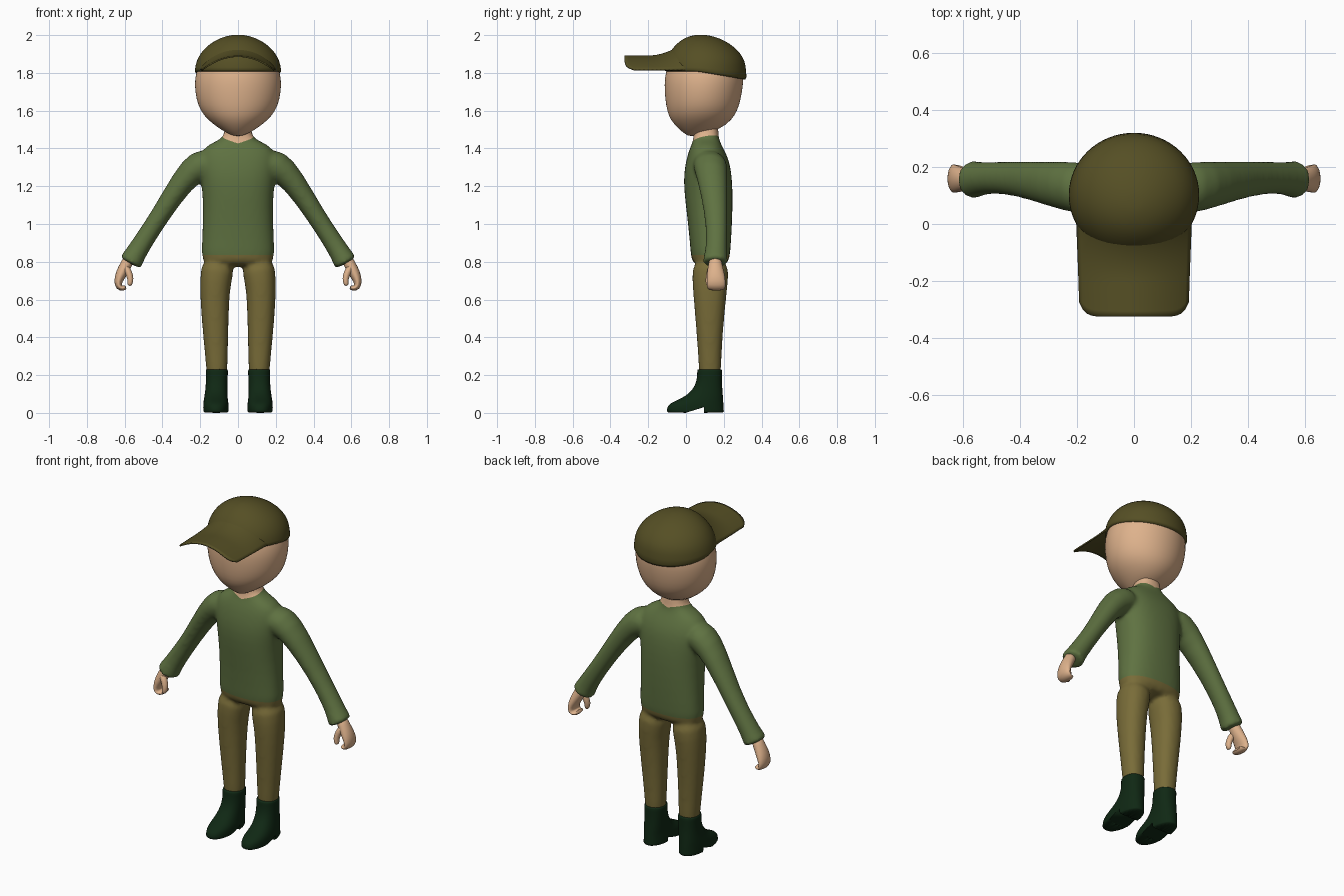
import bpy, bmesh, math
from mathutils import Vector

if "Cube" in bpy.data.objects:
    bpy.data.objects.remove(bpy.data.objects["Cube"])


def material(name, r, g, b):
    m = bpy.data.materials.new(name)
    m.diffuse_color = (r, g, b, 1)
    m.use_nodes = True
    m.node_tree.nodes["Principled BSDF"].inputs["Base Color"].default_value = m.diffuse_color
    return m


SKIN = material("skin", 0.73, 0.445, 0.262)
GREEN = material("sweater green", 0.114, 0.168, 0.053)
KHAKI = material("trouser khaki", 0.19, 0.15, 0.04)
BLACK = material("boot dark green", 0.005, 0.021, 0.007)
OLIVE = material("cap olive", 0.091, 0.078, 0.018)


def tube(bm, pts, sx=1, n=24, power=2.0):
    """Loft rings (x, y, z, radius across, radius along y) and cap both ends."""
    rings = []
    for i, (x, y, z, a, b) in enumerate(pts):
        p, q = pts[max(i - 1, 0)], pts[min(i + 1, len(pts) - 1)]
        t = Vector((q[0] - p[0], 0, q[2] - p[2])).normalized()
        ring = []
        for k in range(n):
            c, s = math.cos(math.tau * k / n), math.sin(math.tau * k / n)
            c = math.copysign(abs(c) ** (2 / power), c)
            s = math.copysign(abs(s) ** (2 / power), s)
            ring.append(bm.verts.new((sx * (x + a * c * t.z), y + b * s, z - a * c * t.x)))
        rings.append(ring)
    for r0, r1 in zip(rings, rings[1:]):
        for k in range(n):
            bm.faces.new((r0[k], r0[(k + 1) % n], r1[(k + 1) % n], r1[k]))
    bm.faces.new(rings[0])
    bm.faces.new(rings[-1])


def finish(name, bm, mat, angle=50):
    bmesh.ops.recalc_face_normals(bm, faces=bm.faces)
    me = bpy.data.meshes.new(name)
    bm.to_mesh(me)
    bm.free()
    ob = bpy.data.objects.new(name, me)
    bpy.context.collection.objects.link(ob)
    me.materials.append(mat)
    bpy.ops.object.select_all(action='DESELECT')
    ob.select_set(True)
    bpy.context.view_layer.objects.active = ob
    bpy.ops.object.shade_smooth_by_angle(angle=math.radians(angle))
    return ob


def subsurf(ob, levels):
    m = ob.modifiers.new("subsurf", 'SUBSURF')
    m.levels = m.render_levels = levels


# Body volume: torso with neck, arms and legs fused into one soft surface
torso = [(0, .128, .77, .19, .098), (0, .13, .84, .196, .105), (0, .128, 1.0, .187, .117),
         (0, .12, 1.15, .187, .129), (0, .115, 1.25, .2, .129), (0, .115, 1.33, .21, .117),
         (0, .11, 1.39, .195, .095), (0, .108, 1.425, .15, .077), (0, .107, 1.45, .088, .068),
         (0, .106, 1.48, .07, .066), (0, .106, 1.56, .07, .066)]
arm = [(.13, .122, 1.325, .075, .09), (.21, .128, 1.312, .087, .092), (.29, .14, 1.235, .064, .08),
       (.415, .161, 1.04, .05, .06), (.507, .163, .9, .053, .056), (.55, .157, .83, .057, .062),
       (.565, .155, .803, .064, .068), (.572, .155, .79, .064, .068)]
leg = [(.112, .127, .17, .055, .058), (.112, .127, .25, .057, .06), (.118, .125, .4, .067, .068),
       (.124, .126, .6, .077, .086), (.119, .128, .7, .083, .096), (.1, .13, .82, .095, .1)]
volumes = []
for pts, sx, power in [(torso, 1, 2.4), (arm, 1, 2), (arm, -1, 2), (leg, 1, 2.2), (leg, -1, 2.2)]:
    bm = bmesh.new()
    tube(bm, pts, sx, power=power)
    ob = finish("body_volume", bm, GREEN)
    subsurf(ob, 1)
    volumes.append(ob)
dg = bpy.context.evaluated_depsgraph_get()
bm = bmesh.new()
for ob in volumes:
    bm.from_mesh(ob.evaluated_get(dg).to_mesh())
for ob in volumes:
    bpy.data.objects.remove(ob)
body = finish("body", bm, GREEN)
rm = body.modifiers.new("remesh", 'REMESH')
rm.mode, rm.voxel_size = 'VOXEL', 0.01
sm = body.modifiers.new("smooth", 'SMOOTH')
sm.factor, sm.iterations = 0.5, 14
dg = bpy.context.evaluated_depsgraph_get()
fused = bpy.data.meshes.new_from_object(body.evaluated_get(dg))
bpy.data.objects.remove(body)


def region(c):
    """Which garment a surface point belongs to."""
    if c.z > 1.428 + 0.3 * abs(c.x) + 0.2 * (c.y - .04) and abs(c.x) < .12:
        return "neck"
    return "trousers" if c.z < .835 and abs(c.x) < .3 else "sweater"


# Cut at the waist and the V neckline, then keep one region per object
for name, mat in (("sweater", GREEN), ("trousers", KHAKI), ("neck", SKIN)):
    bm = bmesh.new()
    bm.from_mesh(fused)
    for co, no in (((0, 0, .835), (0, 0, 1)), ((0, .04, 1.428), (.3, -.2, 1)),
                   ((0, .04, 1.428), (-.3, -.2, 1))):
        bmesh.ops.bisect_plane(bm, geom=bm.verts[:] + bm.edges[:] + bm.faces[:],
                               plane_co=co, plane_no=no)
    drop = [f for f in bm.faces if region(f.calc_center_median()) != name]
    bmesh.ops.delete(bm, geom=drop, context='FACES')
    finish(name, bm, mat, 80)

# Head: egg shape, narrower at the chin
bm = bmesh.new()
tube(bm, [(0, .03, 1.466, .02, .02), (0, .045, 1.478, .05, .05), (0, .07, 1.5, .092, .107),
          (0, .08, 1.55, .16, .163), (0, .086, 1.6, .2, .187), (0, .09, 1.66, .222, .201),
          (0, .094, 1.74, .232, .21), (0, .098, 1.8, .224, .207), (0, .098, 1.86, .2, .188),
          (0, .095, 1.92, .15, .14), (0, .09, 1.96, .07, .07)], n=32)
subsurf(finish("head", bm, SKIN, 80), 1)

# Cap crown, dipping lower at the back
bm = bmesh.new()
tube(bm, [(0, .102, 1.806, .231, .22), (0, .102, 1.812, .231, .22), (0, .101, 1.845, .226, .217),
          (0, .1, 1.885, .211, .202), (0, .097, 1.925, .183, .173), (0, .091, 1.955, .147, .14),
          (0, .085, 1.98, .105, .102), (0, .08, 1.996, .058, .056), (0, .077, 2.002, .02, .02)], n=32)
for v in bm.verts:
    if v.co.z < 1.83:
        v.co.z -= max(0, v.co.y - .05) * .17
subsurf(finish("cap_crown", bm, OLIVE), 1)

# Cap brim: arched sheet that sweeps up into the crown
bm = bmesh.new()
bmesh.ops.create_grid(bm, x_segments=28, y_segments=16, size=1)
for v in bm.verts:
    u, t = v.co.x, (v.co.y + 1) / 2
    front, back = -.325 + .05 * abs(u) ** 10, -.02 + .1 * u * u
    y = front + (back - front) * t
    lift = 1.9 * max(0, y + .2) ** 2 * (1 - u * u)
    v.co = ((.19 + .012 * t) * u, y, 1.888 - .072 * u * u + lift)
brim = finish("cap_brim", bm, OLIVE)
so = brim.modifiers.new("solidify", 'SOLIDIFY')
so.thickness, so.offset = .008, 0

# Hands: curled mitten of fingers plus a thumb, and boots with a notched sole
hand = [(.572, .155, .825, .03, .032), (.592, .155, .785, .032, .037), (.618, .157, .738, .031, .048),
        (.636, .16, .695, .023, .051), (.632, .16, .665, .02, .05), (.608, .16, .657, .015, .046),
        (.592, .16, .668, .012, .042)]
thumb = [(.602, .135, .78, .018, .02), (.578, .128, .745, .019, .02), (.568, .122, .708, .017, .019),
         (.572, .12, .682, .014, .016), (.578, .12, .674, .008, .01)]
boot = [(.117, .05, 0, .066, .152), (.117, .05, .006, .067, .152), (.117, .049, .03, .068, .151),
        (.117, .057, .052, .067, .142), (.117, .085, .075, .063, .112), (.115, .107, .105, .06, .088),
        (.113, .12, .145, .058, .071), (.112, .125, .19, .058, .066), (.112, .125, .226, .059, .066),
        (.112, .125, .233, .059, .066)]
bm = bmesh.new()
tri = [(0, -.02), (.0, .001), (.094, .03), (.098, -.02)]
ends = [[bm.verts.new((x, y, z)) for y, z in tri] for x in (-.4, .4)]
bm.faces.new(ends[0])
bm.faces.new(ends[1])
for k in range(4):
    bm.faces.new((ends[0][k], ends[0][k - 1], ends[1][k - 1], ends[1][k]))
cutter = finish("sole_cutter", bm, BLACK)
cutter.hide_render = True
for side, sx in (("left", 1), ("right", -1)):
    for part, pts in (("hand", hand), ("thumb", thumb)):
        bm = bmesh.new()
        tube(bm, pts, sx, n=16)
        subsurf(finish(side + "_" + part, bm, SKIN, 80), 1)
    bm = bmesh.new()
    tube(bm, boot, sx, power=2.3)
    ob = finish(side + "_boot", bm, BLACK)
    subsurf(ob, 1)
    bo = ob.modifiers.new("arch", 'BOOLEAN')
    bo.object, bo.operation, bo.solver = cutter, 'DIFFERENCE', 'EXACT'
    dg = bpy.context.evaluated_depsgraph_get()
    ob.data = bpy.data.meshes.new_from_object(ob.evaluated_get(dg))
    ob.modifiers.clear()
bpy.data.objects.remove(cutter)
